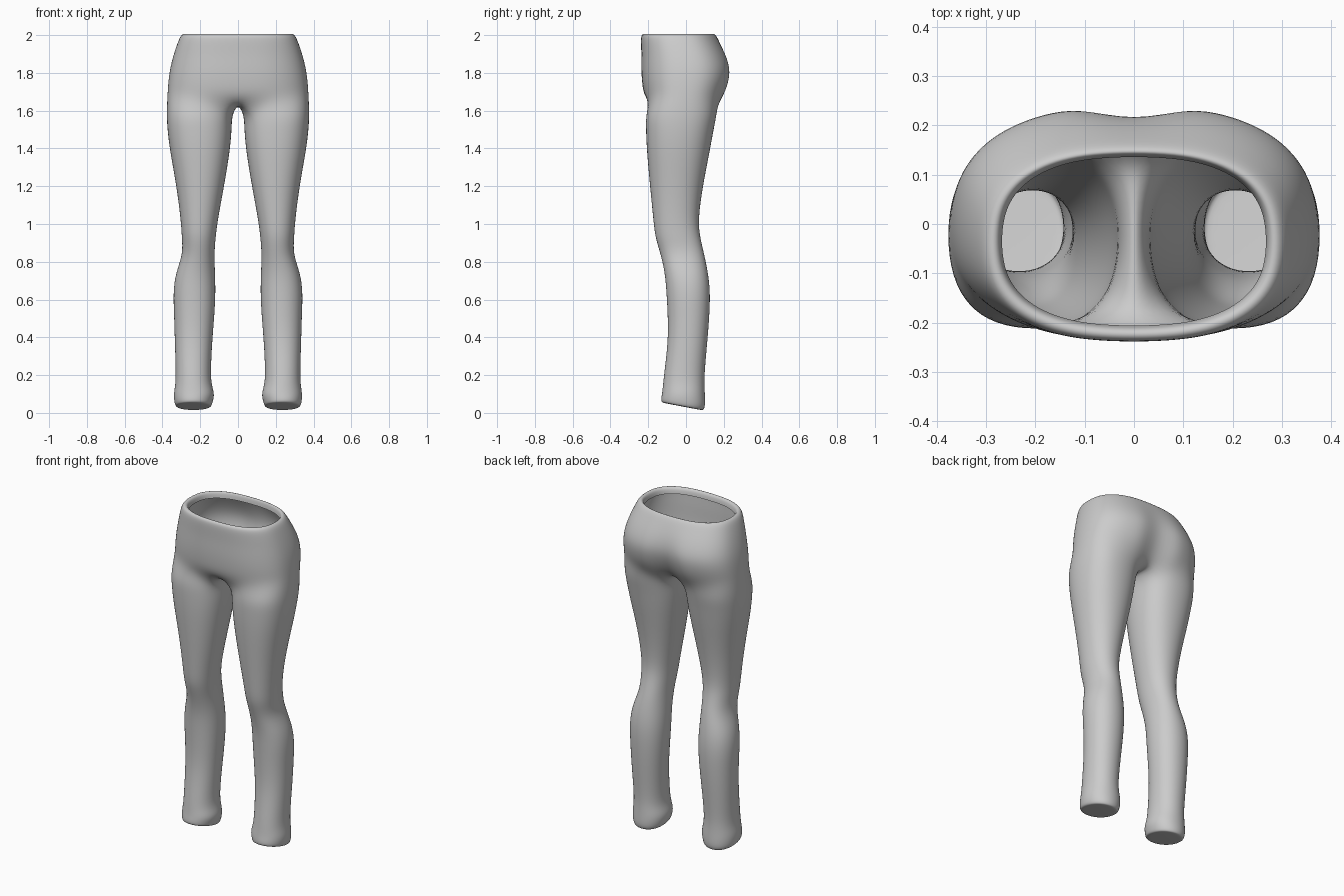
import bpy, bmesh, math

if "Cube" in bpy.data.objects:
    bpy.data.objects.remove(bpy.data.objects["Cube"])

N = 16            # points around one leg
ARC = 14          # steps around half of the hips


def spow(v, p):
    return math.copysign(abs(v) ** p, v)


# leg sections: z, inner x, outer x, front y, back y, tilt (slope of z along y)
LEG = [
    (0.030, 0.155, 0.315, -0.115, 0.080, -0.19),
    (0.032, 0.142, 0.330, -0.130, 0.092, -0.19),
    (0.055, 0.134, 0.337, -0.131, 0.102, -0.17),
    (0.100, 0.124, 0.340, -0.126, 0.100, -0.05),
    (0.150, 0.141, 0.331, -0.121, 0.097, 0),
    (0.220, 0.145, 0.329, -0.114, 0.098, 0),
    (0.380, 0.137, 0.334, -0.094, 0.113, 0),
    (0.520, 0.125, 0.338, -0.096, 0.124, 0),
    (0.640, 0.119, 0.343, -0.103, 0.128, 0),
    (0.740, 0.122, 0.330, -0.111, 0.117, 0),
    (0.840, 0.126, 0.291, -0.133, 0.096, 0),
    (0.930, 0.119, 0.297, -0.163, 0.074, 0),
    (1.020, 0.108, 0.302, -0.172, 0.063, 0),
    (1.200, 0.074, 0.325, -0.190, 0.088, 0),
    (1.390, 0.043, 0.360, -0.207, 0.126, 0),
    (1.500, 0.034, 0.373, -0.211, 0.145, 0),
    (1.580, 0.033, 0.377, -0.212, 0.162, 0),
]

# hip sections: z, half width, front y, back y, depth of the rear centre crease
HIP = [
    (1.675, 0.373, -0.222, 0.208, 0.045),
    (1.745, 0.369, -0.233, 0.234, 0.034),
    (1.820, 0.360, -0.237, 0.245, 0.026),
    (1.895, 0.341, -0.236, 0.218, 0.012),
    (1.960, 0.319, -0.239, 0.182, 0.003),
    (2.008, 0.299, -0.238, 0.155, 0),
    (2.008, 0.272, -0.211, 0.140, 0),     # waistband rolled inward
    (1.970, 0.267, -0.206, 0.136, 0),
]

bm = bmesh.new()


def leg_ring(z, xi, xo, yf, yb, tilt):
    cx, cy = (xi + xo) / 2, (yf + yb) / 2
    rx, ry = (xo - xi) / 2 * 1.025, (yb - yf) / 2 * 1.025
    p = 0.93 - 0.1 * max(0, (z - 1.2) / 0.38)
    ring = []
    for k in range(N):
        a = 2 * math.pi * k / N
        y = cy + ry * spow(math.sin(a), p)
        ring.append(bm.verts.new((cx + rx * spow(math.cos(a), p), y, z + tilt * y)))
    return ring


def hip_arc(z, w, yf, yb, crease):
    cy, ry = (yf + yb) / 2, (yb - yf) / 2 * 1.005
    arc = []
    for i in range(ARC + 1):
        a = math.pi * (i / ARC - 0.5)
        x = 0 if i in (0, ARC) else w * 1.008 * spow(math.cos(a), 0.8)
        y = cy + ry * spow(math.sin(a), 0.8)
        if i == ARC:
            y -= crease * 1.3
        arc.append(bm.verts.new((x, y, z)))
    return arc


def bridge(lower, upper, closed=False):
    n = len(lower)
    for i in range(n if closed else n - 1):
        j = (i + 1) % n
        bm.faces.new((lower[i], lower[j], upper[j], upper[i]))


# leg tube with closed hem
rings = [leg_ring(*s) for s in LEG]
bm.faces.new(rings[0][::-1])
for lo, up in zip(rings, rings[1:]):
    bridge(lo, up, True)
top = rings[-1]

# crotch strip along the centre line, from back to front
strip = [bm.verts.new((0, y, z)) for y, z in
         ((0.125, 1.645), (0.075, 1.638), (-0.02, 1.637), (-0.115, 1.640), (-0.178, 1.652))]
bridge(top[6:11], strip)

# hips, starting from the outer side of the leg opening
base = [strip[-1]] + top[10:] + top[:7] + [strip[0]]
arcs = [base] + [hip_arc(*s) for s in HIP]
for lo, up in zip(arcs, arcs[1:]):
    bridge(lo, up)

# outward normals
bmesh.ops.recalc_face_normals(bm, faces=bm.faces[:])
bm.normal_update()
side = max(bm.faces, key=lambda f: f.calc_center_median().x)
if side.normal.x < 0:
    bmesh.ops.reverse_faces(bm, faces=bm.faces[:])
for f in bm.faces:
    f.smooth = True

mesh = bpy.data.meshes.new("trousers")
bm.to_mesh(mesh)
bm.free()
trousers = bpy.data.objects.new("trousers", mesh)
bpy.context.collection.objects.link(trousers)

# mirror the second leg, then round the cloth
mirror = trousers.modifiers.new("mirror", "MIRROR")
mirror.use_clip = True
mirror.merge_threshold = 0.001
subdivision = trousers.modifiers.new("rounding", "SUBSURF")
subdivision.levels = subdivision.render_levels = 2

cloth = bpy.data.materials.new("light grey cloth")
cloth.diffuse_color = (0.6, 0.6, 0.6, 1)
cloth.use_nodes = True
cloth.node_tree.nodes["Principled BSDF"].inputs["Base Color"].default_value = cloth.diffuse_color
mesh.materials.append(cloth)
